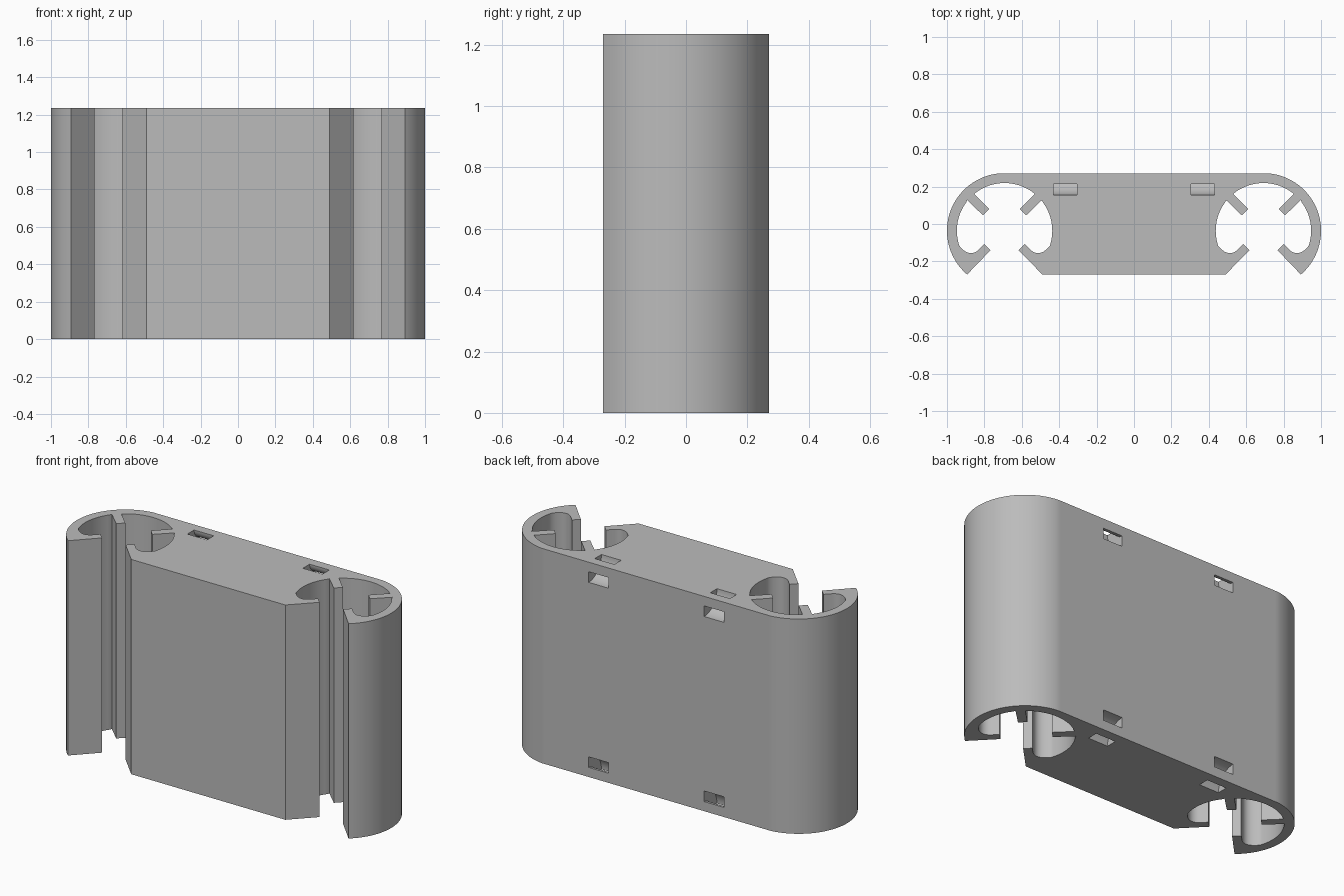
import bpy, bmesh
from math import sin, cos, radians, atan2, degrees
from mathutils import Vector

HEIGHT, DEPTH = 1.235, 0.27      # overall height, half depth
CX, CY = 0.692, -0.036           # centre of each round channel
R_OUT, R_IN = 0.308, 0.255       # outer wall and channel radii

cube = bpy.data.objects.get("Cube")
if cube:
    bpy.data.objects.remove(cube, do_unlink=True)

grey = bpy.data.materials.new("plain grey")
grey.use_nodes = True
grey.diffuse_color = (0.5, 0.5, 0.5, 1)
grey.node_tree.nodes["Principled BSDF"].inputs["Base Color"].default_value = (0.5, 0.5, 0.5, 1)


def arc(cx, cy, r, start, end, n):
    """Points on an arc, angles in degrees."""
    angles = [radians(start + (end - start) * i / n) for i in range(n + 1)]
    return [(cx + r * cos(a), cy + r * sin(a)) for a in angles]


def add_object(name, bm):
    bmesh.ops.recalc_face_normals(bm, faces=bm.faces)
    mesh = bpy.data.meshes.new(name)
    bm.to_mesh(mesh)
    bm.free()
    mesh.materials.append(grey)
    obj = bpy.data.objects.new(name, mesh)
    bpy.context.collection.objects.link(obj)
    return obj


def extrude_profile(bm, points, direction):
    """Close a loop of 3D points and sweep it into a solid."""
    face = bm.faces.new([bm.verts.new(p) for p in points])
    result = bmesh.ops.extrude_face_region(bm, geom=[face])
    verts = [g for g in result["geom"] if isinstance(g, bmesh.types.BMVert)]
    bmesh.ops.translate(bm, verts=verts, vec=Vector(direction))


# Half of one channel's inner outline, relative to CX: mouth lip, pocket, wall, fin
lip = [(0.075, -0.14), (0.108, -0.107)]
pocket = [(0.141, -0.14), (0.15, -0.147), (0.162, -0.153), (0.176, -0.156),
          (0.19, -0.155), (0.206, -0.149), (0.219, -0.14), (0.23, -0.13)]
fin = [(0.2, 0.128), (0.115, 0.046), (0.081, 0.08), (0.165, 0.164)]


def angle_of(p):
    return degrees(atan2(p[1] - CY, p[0]))


wall = arc(0, CY, R_IN, angle_of((0.24, -0.115)), angle_of(fin[0]), 20)
crown = arc(0, CY, R_IN, angle_of(fin[3]), 90, 14)
half = lip + pocket + wall[:-1] + fin[:3] + crown
channel = half + [(-x, y) for x, y in reversed(half[:-1])]

# Right half of the section, then its mirror image
outer = arc(CX, CY, R_OUT, 90, -49.5, 44)
outer = [(x, max(min(y, DEPTH), -DEPTH)) for x, y in outer]
side = outer + [(CX + x, y) for x, y in channel] + [(0.49, -DEPTH)]
section = side + [(-x, y) for x, y in reversed(side)]

bm = bmesh.new()
extrude_profile(bm, [(x, y, 0) for x, y in section], (0, 0, HEIGHT))
body = add_object("double_channel_body", bm)

# Curved strap tunnels linking the end faces with the back face
bm = bmesh.new()
for x in (-0.43, 0.305):
    for z, start in ((0, 60), (HEIGHT, 150)):
        ring = arc(DEPTH, z, 0.116, start, start + 150, 20) + arc(DEPTH, z, 0.055, start + 150, start, 20)
        extrude_profile(bm, [(x, y, h) for y, h in ring], (0.125, 0, 0))
cutter = add_object("strap_tunnel_cutter", bm)
cutter.hide_render = True

cut = body.modifiers.new("strap tunnels", 'BOOLEAN')
cut.operation, cut.solver, cut.object = 'DIFFERENCE', 'EXACT', cutter
bpy.ops.object.select_all(action='DESELECT')
body.select_set(True)
bpy.context.view_layer.objects.active = body
bpy.ops.object.modifier_apply(modifier=cut.name)
bpy.data.objects.remove(cutter, do_unlink=True)
bpy.ops.object.shade_smooth_by_angle(angle=radians(30))
